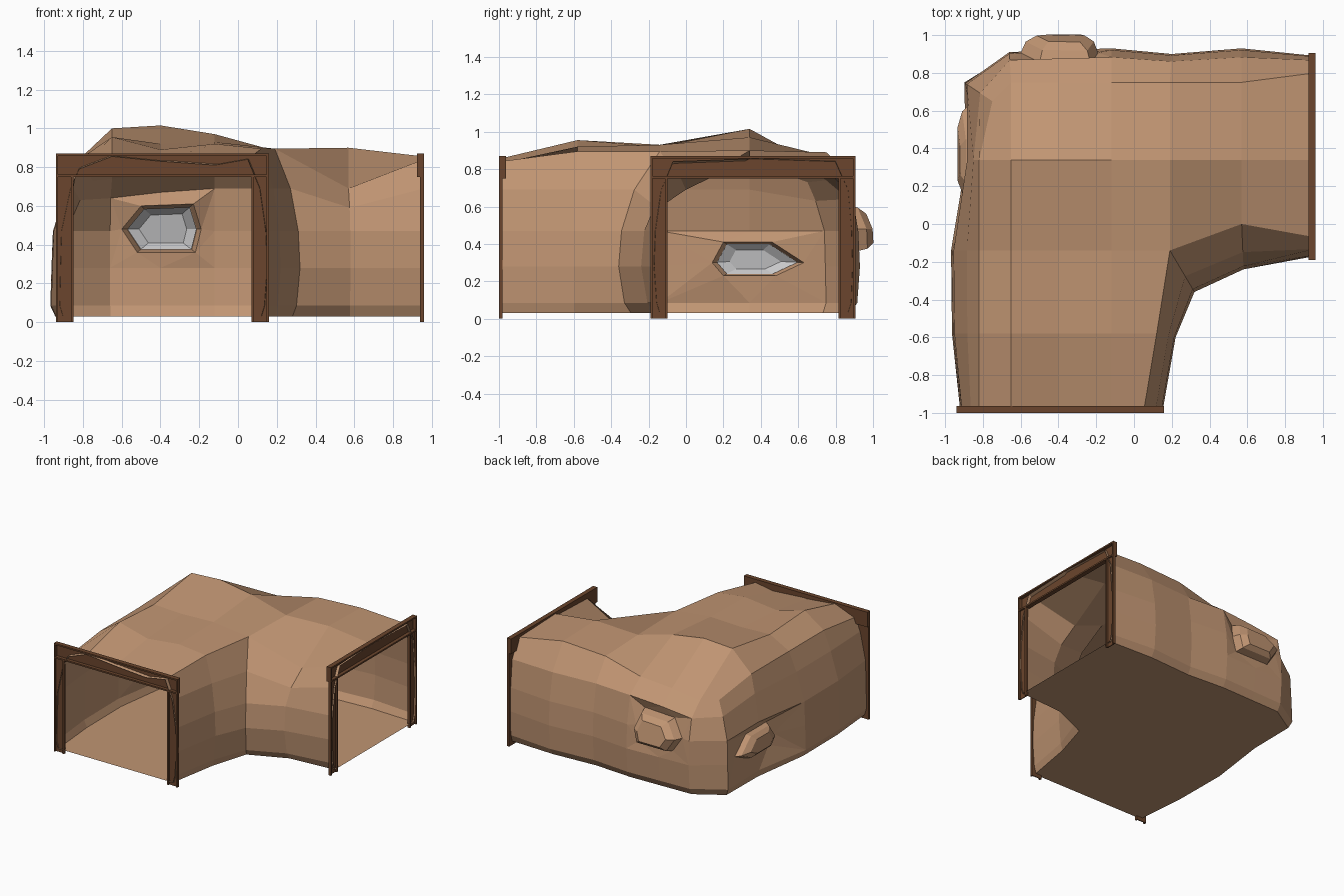
import bpy, bmesh
from mathutils import Vector

cube = bpy.data.objects.get("Cube")
if cube:
    bpy.data.objects.remove(cube)


def material(name, color):
    m = bpy.data.materials.new(name)
    m.use_nodes = True
    m.diffuse_color = (*color, 1)
    m.node_tree.nodes["Principled BSDF"].inputs["Base Color"].default_value = (*color, 1)
    return m


ROCK = material("tan rock", (0.53, 0.30, 0.17))
WOOD = material("dark wood", (0.145, 0.06, 0.026))
SILVER = material("silver ore", (0.57, 0.57, 0.58))
FRONT, SIDE = -0.998, 0.958  # ends of the two arms


def finish(bm, name, mat):
    mesh = bpy.data.meshes.new(name)
    bm.to_mesh(mesh)
    bm.free()
    mesh.materials.append(mat)
    ob = bpy.data.objects.new(name, mesh)
    bpy.context.collection.objects.link(ob)
    return ob


def loft(bm, rings):
    """Join closed rings of vertices and cap the last one."""
    for a, b in zip(rings, rings[1:]):
        for i in range(len(a)):
            j = (i + 1) % len(a)
            bm.faces.new((a[i], a[j], b[j], b[i]))
    bm.faces.new(rings[-1])


# Roof: a bent grid of rows (front to back) and columns (right to left)
COLS = (-0.82, -0.65, -0.4, -0.12, 0.19, 0.57, SIDE)
ROWS = (FRONT, -0.58, -0.14, 0.34, 0.75)
HEIGHTS = ((0.79, 0.855, 0.83, 0.81, 0.84),
           (0.84, 0.955, 0.89, 0.92, 0.895),
           (0.84, 0.93, 0.92, 0.93, 0.895, 0.69, 0.84),
           (0.84, 1.0, 1.015, 0.97, 0.885, 0.90, 0.855),
           (0.73, 0.74, 0.77, 0.79, 0.87, 0.89, 0.84))
# Grid points pulled away from the regular lattice
MOVED = {(0, 4): (0.05, FRONT), (1, 4): (0.12, -0.58), (2, 5): (0.57, 0.0),
         (2, 6): (SIDE, -0.07), (4, 0): (-0.75, 0.65), (4, 6): (SIDE, 0.80)}
bm = bmesh.new()
roof = {}
for r, row in enumerate(HEIGHTS):
    for c, z in enumerate(row):
        x, y = MOVED.get((r, c), (COLS[c], ROWS[r]))
        roof[r, c] = bm.verts.new((x, y, z))
for r, c in roof:
    corners = [(r, c), (r, c + 1), (r + 1, c + 1), (r + 1, c)]
    if all(k in roof for k in corners):
        bm.faces.new([roof[k] for k in corners])

# Walls: each rim point drops through levels, spreading towards its widest point
LEVELS = (0.69, 0.47, 0.28, 0.085, 0.03)
LEFT = (((0, 0), (-0.92, FRONT)), ((1, 0), (-0.965, -0.58)), ((2, 0), (-0.97, -0.14)),
        ((3, 0), (-0.89, 0.34)), ((4, 0), (-0.90, 0.75)))
BACK = (((4, 1), (-0.66, 0.91)),
        ((4, 2), (-0.4, 0.92)), ((4, 3), (-0.12, 0.93)), ((4, 4), (0.2, 0.90)),
        ((4, 5), (0.57, 0.93)), ((4, 6), (SIDE, 0.89)))
INNER = (((2, 6), (SIDE, -0.17)), ((2, 5), (0.58, -0.24)), ((2, 4), (0.32, -0.36)),
         ((1, 4), (0.22, -0.6)), ((0, 4), (0.15, FRONT)))


def columns(stations, spread):
    cols = []
    for key, wide in stations:
        rim = roof[key]
        col = [rim]
        for z, f in zip(LEVELS, spread):
            p = rim.co.xy.lerp(Vector(wide), f)
            col.append(bm.verts.new((p.x, p.y, min(z, rim.co.z - 0.1))))
        cols.append(col)
    return cols


def skin(cols):
    for a, b in zip(cols, cols[1:]):
        for i in range(len(a) - 1):
            bm.faces.new((a[i], a[i + 1], b[i + 1], b[i]))


left = columns(LEFT, (0.43, 0.9, 0.95, 0.99, 0.82))
back = columns(BACK, (0.74, 0.95, 1.0, 0.92, 0.72))
inner = columns(INNER, (0.62, 0.93, 1.0, 0.86, 0.7))
skin(left + back)
skin(inner)

# Floor
bm.faces.new([c[-1] for c in left + back + inner])


# Ore pockets: a hollow pushed out of the wall, lined by a silver dish
def pocket(name, center, outline, place, bump, dish):
    rim_edges = [e for f in center.link_faces for e in f.edges if center not in e.verts]
    bmesh.ops.delete(bm, geom=[center], context="VERTS")
    mu = sum(p[0] for p in outline) / len(outline)
    mv = sum(p[1] for p in outline) / len(outline)

    def ring(target, scale, depth):
        return [target.verts.new(place(mu + (u - mu) * scale, mv + (v - mv) * scale, depth))
                for u, v in outline]

    rings = [ring(bm, *s) for s in bump]
    loft(bm, rings)
    first = rings[0]
    loop = [bm.edges.get((first[i - 1], first[i])) for i in range(len(first))]
    bmesh.ops.bridge_loops(bm, edges=rim_edges + loop)
    lining = bmesh.new()
    loft(lining, [ring(lining, *s) for s in dish])
    bmesh.ops.recalc_face_normals(lining, faces=lining.faces)
    finish(lining, name, SILVER)


pocket("back_ore", back[1][2],
       ((-0.6, 0.48), (-0.52, 0.36), (-0.22, 0.36), (-0.19, 0.48), (-0.23, 0.61), (-0.5, 0.6)),
       lambda u, v, d: (u, 0.91 - max(0, v - 0.47) * 0.42 + d, v),
       ((1, 0), (0.88, 0.06), (0.62, 0.092)),
       ((0.87, 0.045), (0.6, 0.08)))
pocket("side_ore", left[3][3],
       ((0.14, 0.3), (0.2, 0.41), (0.46, 0.41), (0.63, 0.3), (0.48, 0.23), (0.2, 0.23)),
       lambda u, v, d: (max(0, v - 0.3) * 0.2 - 0.875 - d, u, v),
       ((1, 0), (0.88, 0.035), (0.58, 0.06)),
       ((0.88, 0.025), (0.56, 0.05)))

bmesh.ops.recalc_face_normals(bm, faces=bm.faces)
finish(bm, "rock_tunnel", ROCK)


# Timber door frames: two posts and a thicker beam, each a shallow channel
def box(bm, lo, hi):
    geom = bmesh.ops.create_cube(bm, size=1)
    for v in geom["verts"]:
        v.co = [a + (b - a) * (t + 0.5) for a, b, t in zip(lo, hi, v.co)]


def frame(name, start, width, place):
    bm = bmesh.new()
    post, lip, low, top = 0.09, 0.012, 0.75, 0.87
    end = start + width
    for s in (start, end - post):
        box(bm, place(s, 0.02, 0), place(s + post, 0.013, low))
        for edge in (s, s + post - lip):
            box(bm, place(edge, 0.02, 0), place(edge + lip, 0, low))
    box(bm, place(start, 0.037, low), place(end, 0.027, top))
    for z in (low, top - lip):
        box(bm, place(start, 0.037, z), place(end, 0, z + lip))
    for s in (start, end - lip):
        box(bm, place(s, 0.037, low), place(s + lip, 0, top))
    bmesh.ops.recalc_face_normals(bm, faces=bm.faces)
    finish(bm, name, WOOD)


frame("front_frame", -0.94, 1.1, lambda s, d, z: (s, d - 1.0, z))
frame("left_frame", -0.19, 1.095, lambda s, d, z: (0.96 - d, s, z))
